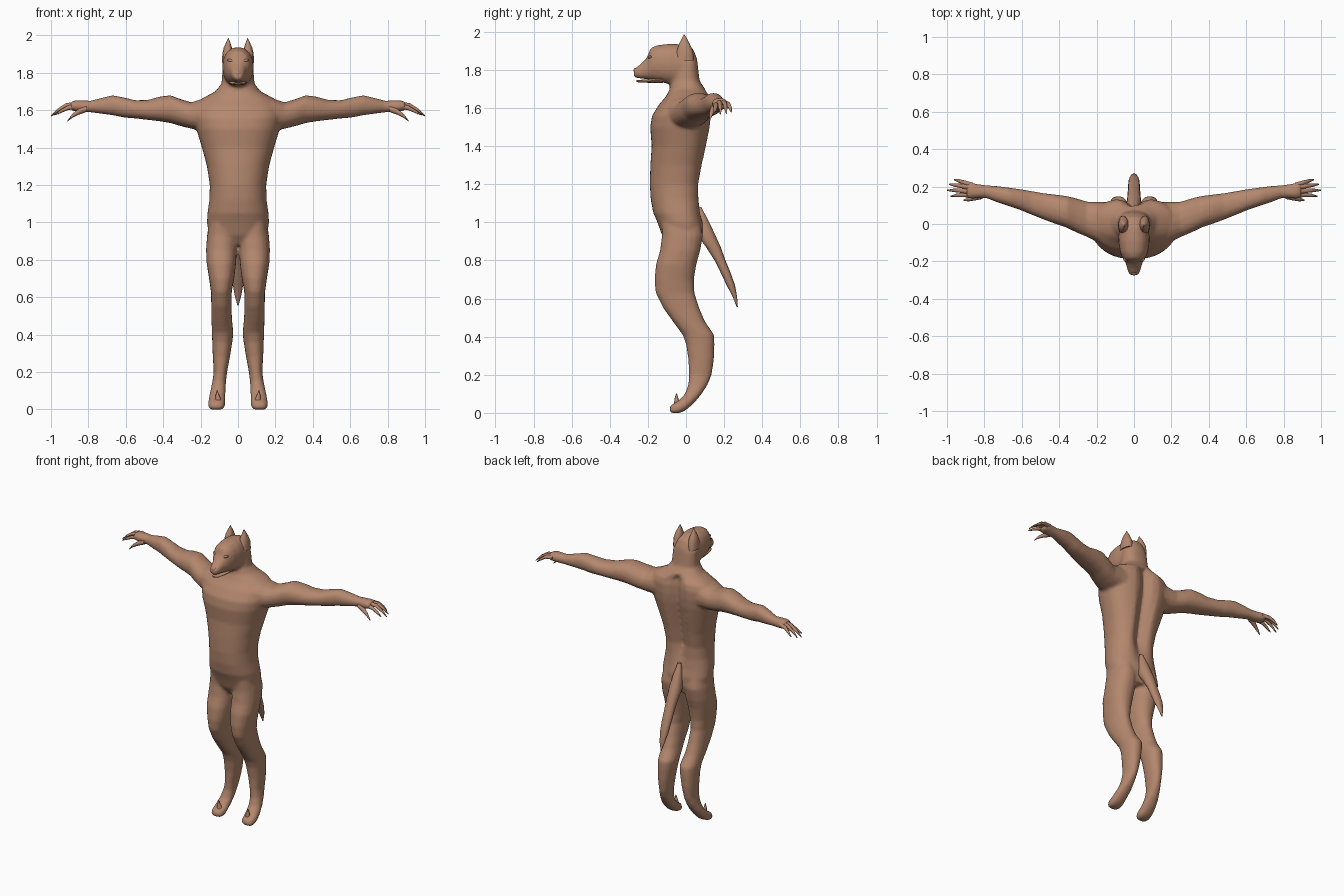
import bpy, bmesh, math
from mathutils import Matrix

fur = bpy.data.materials.new("brown fur")
fur.diffuse_color = (0.46, 0.245, 0.155, 1)


def loft(bm, axis, rings, side=1, n=14, p=0.9, skew=0.0):
    """Rings are (position on axis, lo1, hi1, lo2, hi2) along the other two axes."""
    loops = []
    for t, l1, h1, l2, h2 in rings:
        loop = []
        for i in range(n):
            a = 2 * math.pi * i / n
            c, s = math.cos(a), math.sin(a)
            c = math.copysign(abs(c) ** p, c)
            s = math.copysign(abs(s) ** p, s)
            u = (l1 + h1) / 2 + (h1 - l1) / 2 * c * (1 + skew * s)
            v = (l2 + h2) / 2 + (h2 - l2) / 2 * s
            co = {'x': (t, u, v), 'y': (u, t, v), 'z': (u, v, t)}[axis]
            loop.append(bm.verts.new((co[0] * side, co[1], co[2])))
        loops.append(loop)
    for a, b in zip(loops, loops[1:]):
        for i in range(n):
            j = (i + 1) % n
            bm.faces.new((a[i], a[j], b[j], b[i]))
    bm.faces.new(loops[0])
    bm.faces.new(loops[-1])
    return [v for loop in loops for v in loop]


def finish(name, bm, angle=60):
    bmesh.ops.recalc_face_normals(bm, faces=bm.faces)
    me = bpy.data.meshes.new(name)
    bm.to_mesh(me)
    bm.free()
    me.materials.append(fur)
    ob = bpy.data.objects.new(name, me)
    bpy.context.collection.objects.link(ob)
    bpy.ops.object.select_all(action='DESELECT')
    ob.select_set(True)
    bpy.context.view_layer.objects.active = ob
    bpy.ops.object.shade_smooth_by_angle(angle=math.radians(angle))
    return ob


def tube(bm, pts, side, axis='x', n=8):
    """Tapered tube through (x, y, z, radius) points."""
    k = 'xyz'.index(axis)
    rings = []
    for q in pts:
        c = [q[i] for i in range(3) if i != k]
        rings.append((q[k], c[0] - q[3], c[0] + q[3], c[1] - q[3], c[1] + q[3]))
    loft(bm, axis, rings, side, n, 1.0)


body = bmesh.new()

# Torso and neck: z, half width, front y, back y
torso = [(0.88, .12, -.09, .07), (0.93, .155, -.125, .088), (1.0, .165, -.15, .088),
         (1.05, .162, -.172, .08), (1.12, .152, -.185, .075), (1.2, .15, -.19, .076),
         (1.3, .165, -.187, .092), (1.4, .192, -.18, .112), (1.5, .222, -.188, .132),
         (1.56, .235, -.178, .138), (1.62, .232, -.14, .138), (1.66, .195, -.105, .13),
         (1.7, .12, -.085, .1), (1.74, .088, -.08, .072), (1.84, .08, -.07, .06)]
for v in loft(body, 'z', [(z, -w, w, f, b) for z, w, f, b in torso], 1, 40, 0.85, 0.08):
    # Spine groove
    if v.co.y > 0 and 1.0 < v.co.z < 1.69:
        v.co.y -= 0.05 * max(0, 1 - abs(v.co.x) / 0.07) * min(1, (v.co.z - 1.0) / 0.2)

# Legs and feet: z, inner x, outer x, front y, back y
leg = [(1.0, .02, .155, -.13, .075), (.93, .006, .166, -.127, .09), (.85, .005, .171, -.137, .075),
       (.78, .01, .168, -.158, .055), (.7, .02, .155, -.166, .042), (.63, .033, .145, -.16, .045),
       (.55, .034, .143, -.12, .07), (.48, .032, .142, -.07, .1), (.41, .024, .14, -.018, .148),
       (.36, .03, .138, 0, .15), (.28, .043, .135, .012, .147), (.2, .058, .13, .014, .135),
       (.15, .064, .137, .012, .115), (.1, .066, .148, -.005, .083), (.06, .068, .156, -.045, .05),
       (.04, .068, .16, -.08, .03), (.015, .07, .16, -.09, 0), (0, .08, .15, -.08, -.03)]

# Arms and palms: x, front y, back y, bottom z, top z
arm = [(.1, -.09, .12, 1.47, 1.68), (.19, -.1, .118, 1.49, 1.66), (.25, -.07, .12, 1.5, 1.642),
       (.31, -.045, .138, 1.515, 1.66), (.36, -.02, .15, 1.53, 1.68), (.42, .0, .158, 1.54, 1.672),
       (.48, .022, .165, 1.547, 1.655), (.55, .05, .177, 1.555, 1.653), (.61, .075, .187, 1.56, 1.668),
       (.67, .095, .195, 1.572, 1.68), (.73, .115, .203, 1.58, 1.665), (.79, .138, .208, 1.588, 1.65),
       (.83, .138, .212, 1.588, 1.652), (.87, .135, .222, 1.593, 1.652), (.895, .14, .22, 1.6, 1.645)]
for s in (1, -1):
    loft(body, 'z', leg, s, 18)
    loft(body, 'x', arm, s, 16)

# Skull and muzzle: y, half width, bottom z, top z
head = [(.058, .045, 1.74, 1.86), (.035, .068, 1.72, 1.915), (-.02, .08, 1.715, 1.935),
        (-.09, .084, 1.725, 1.937), (-.15, .075, 1.738, 1.93), (-.185, .06, 1.745, 1.915),
        (-.205, .046, 1.75, 1.865), (-.235, .038, 1.753, 1.833), (-.262, .03, 1.757, 1.812),
        (-.275, .017, 1.765, 1.798)]
loft(body, 'y', [(y, -w, w, b, t) for y, w, b, t in head], 1, 18)

# Fuse the fleshy parts into one skin
ob = finish("body", body, 180)
fuse = ob.modifiers.new("fuse", 'REMESH')
fuse.mode = 'VOXEL'
fuse.voxel_size = 0.01
fuse.use_smooth_shade = True
relax = ob.modifiers.new("relax", 'SMOOTH')
relax.factor = 0.5
relax.iterations = 4

# Lower jaw
bm = bmesh.new()
loft(bm, 'y', [(-.12, -.05, .05, 1.73, 1.77), (-.2, -.036, .036, 1.732, 1.75),
               (-.245, -.022, .022, 1.733, 1.747), (-.26, -.01, .01, 1.737, 1.745)], 1, 12)
finish("lower_jaw", bm)

# Nose
bm = bmesh.new()
bmesh.ops.create_uvsphere(bm, u_segments=12, v_segments=8, radius=1,
                          matrix=Matrix.Translation((0, -.262, 1.797)) @ Matrix.Diagonal((.017, .013, .014, 1)))
finish("nose", bm)

# Tail: z, half width, upper y, lower y
bm = bmesh.new()
tail = [(1.08, .012, .06, .08), (1.0, .03, .05, .122), (.93, .04, .06, .155), (.87, .036, .105, .182),
        (.8, .033, .15, .207), (.74, .032, .18, .232), (.67, .028, .213, .257),
        (.61, .018, .245, .268), (.555, .003, .266, .272)]
loft(bm, 'z', [(z, -w, w, a, b) for z, w, a, b in tail], 1, 12)
finish("tail", bm)

# Fingers and thumb: knuckle, joint and tip as (x, y, z, radius)
fingers = [[(.86, .205, 1.625, .016), (.91, .222, 1.62, .012), (.94, .232, 1.6, .009), (.962, .237, 1.58, .003)],
           [(.86, .19, 1.63, .016), (.92, .203, 1.625, .012), (.96, .208, 1.6, .009), (.99, .212, 1.572, .003)],
           [(.86, .17, 1.63, .016), (.92, .178, 1.625, .012), (.965, .18, 1.598, .009), (1.0, .18, 1.568, .003)],
           [(.86, .155, 1.622, .016), (.91, .156, 1.612, .012), (.95, .153, 1.592, .009), (.98, .148, 1.575, .003)],
           [(.81, .152, 1.608, .018), (.85, .142, 1.592, .016), (.885, .132, 1.57, .011), (.912, .126, 1.542, .003)]]
for s, label in ((1, "left"), (-1, "right")):
    for i, pts in enumerate(fingers):
        bm = bmesh.new()
        tube(bm, pts, s)
        finish(f"{label}_{'thumb' if i == 4 else 'finger_%d' % (i + 1)}", bm)

    # Pointed ear
    bm = bmesh.new()
    loft(bm, 'z', [(1.85, .03, .085, -.06, .045), (1.9, .026, .084, -.05, .038),
                   (1.935, .033, .076, -.038, .022), (1.965, .043, .062, -.022, .005),
                   (1.985, .05, .053, -.012, -.008)], s, 10)
    finish(f"{label}_ear", bm)

    # Brow ridge above the eye
    bm = bmesh.new()
    bmesh.ops.create_uvsphere(bm, u_segments=12, v_segments=8, radius=1,
                              matrix=Matrix.Translation((.034 * s, -.187, 1.862))
                              @ Matrix.Rotation(-.35 * s, 4, 'Y') @ Matrix.Diagonal((.026, .014, .009, 1)))
    finish(f"{label}_brow", bm)

    # Claw on top of the foot
    bm = bmesh.new()
    tube(bm, [(.105, -.045, .045, .018), (.11, -.05, .075, .01), (.112, -.05, .103, .002)], s, 'z')
    finish(f"{label}_dewclaw", bm)
